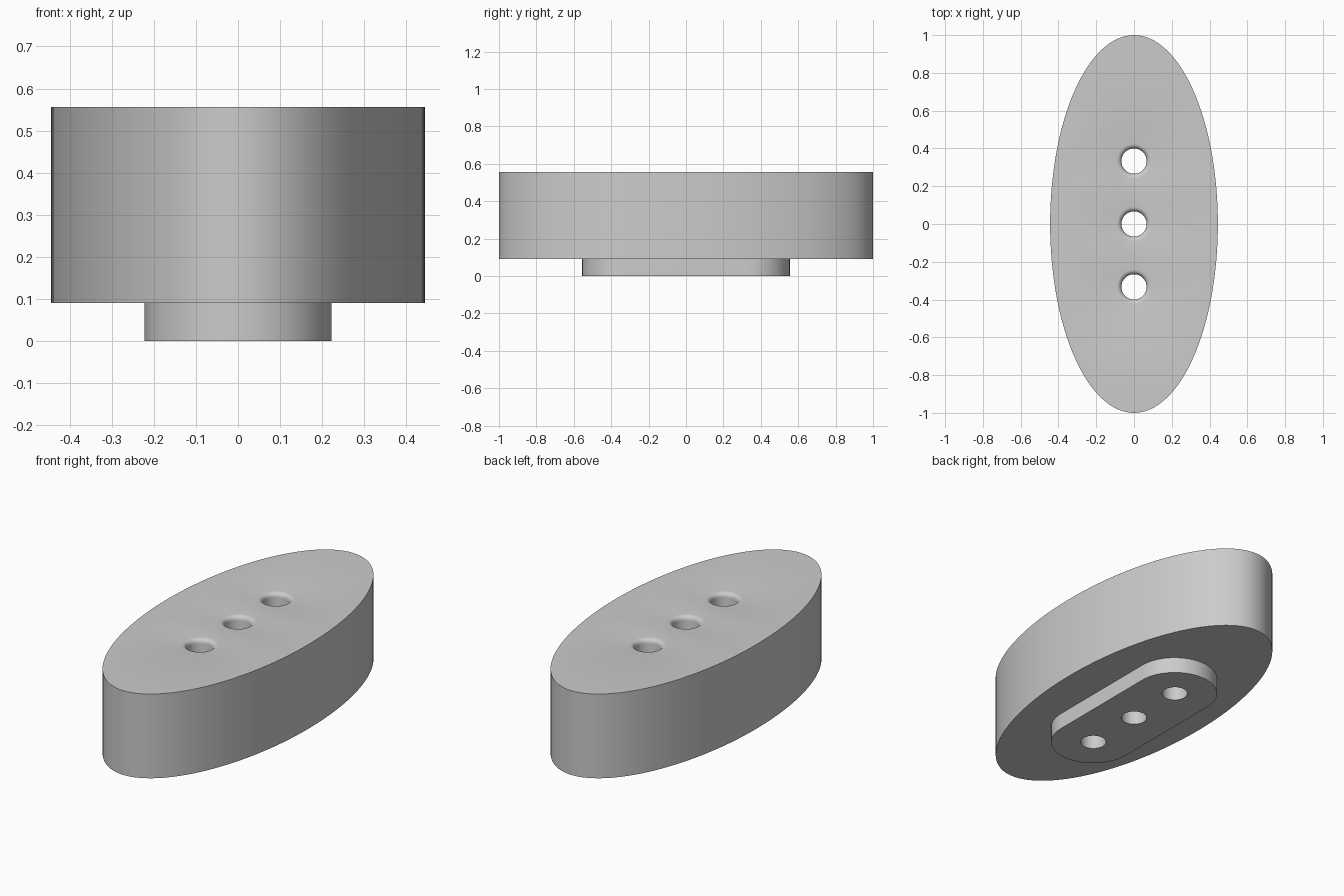
import bpy
import bmesh
from math import sin, cos, pi

old = bpy.data.objects.get("Cube")
if old:
    bpy.data.objects.remove(old, do_unlink=True)

BOTTOM, STEP, TOP = 0.0, 0.09, 0.556
HOLE_R, LIP = 0.067, 0.025

grey = bpy.data.materials.new("plain grey")
grey.use_nodes = True
colour = (0.6, 0.6, 0.6, 1)
grey.diffuse_color = colour
grey.node_tree.nodes["Principled BSDF"].inputs["Base Color"].default_value = colour

bm = bmesh.new()


def ellipse(rx, ry, cy=0.0, n=48):
    return [(rx * cos(2 * pi * i / n), cy + ry * sin(2 * pi * i / n)) for i in range(n)]


def stadium(r, half_length, n=24):
    straight = half_length - r
    ends = [(straight, 0), (-straight, pi)]
    return [(r * cos(a + pi * i / n), cy + r * sin(a + pi * i / n))
            for cy, a in ends for i in range(n + 1)]


def ring(points, z):
    return [bm.verts.new((x, y, z)) for x, y in points]


def wall(lower, upper):
    n = len(lower)
    for i in range(n):
        j = (i + 1) % n
        bm.faces.new((lower[i], lower[j], upper[j], upper[i]))


def cap(rings):
    # flat face between an outline and the outlines cut from it
    edges = [bm.edges.get((r[i - 1], r[i])) for r in rings for i in range(len(r))]
    bmesh.ops.triangle_fill(bm, use_beauty=True, edges=edges)


# oval block
oval = ellipse(0.444, 1.0, n=128)
oval_low, oval_high = ring(oval, STEP), ring(oval, TOP)
wall(oval_low, oval_high)

# rounded foot under the block
foot = stadium(0.222, 0.555)
foot_low, foot_high = ring(foot, BOTTOM), ring(foot, STEP)
wall(foot_low, foot_high)

# three through holes with a rounded lip at the top
hole_low, hole_high = [], []
for cy in (-0.333, 0.0, 0.333):
    rings = [ring(ellipse(HOLE_R, HOLE_R, cy), BOTTOM)]
    for k in range(6):
        a = pi / 2 * k / 5
        r = HOLE_R + LIP * (1 - cos(a))
        rings.append(ring(ellipse(r, r, cy), TOP - LIP * (1 - sin(a))))
    for lower, upper in zip(rings, rings[1:]):
        wall(lower, upper)
    hole_low.append(rings[0])
    hole_high.append(rings[-1])

# top face, underside shoulder and foot face
cap([oval_high] + hole_high)
cap([oval_low, foot_high])
cap([foot_low] + hole_low)
bmesh.ops.recalc_face_normals(bm, faces=bm.faces[:])

mesh = bpy.data.meshes.new("oval_block_with_foot")
bm.to_mesh(mesh)
bm.free()
mesh.materials.append(grey)
block = bpy.data.objects.new("oval_block_with_foot", mesh)
bpy.context.collection.objects.link(block)
bpy.context.view_layer.objects.active = block
block.select_set(True)
bpy.ops.object.shade_smooth_by_angle(angle=0.7)
